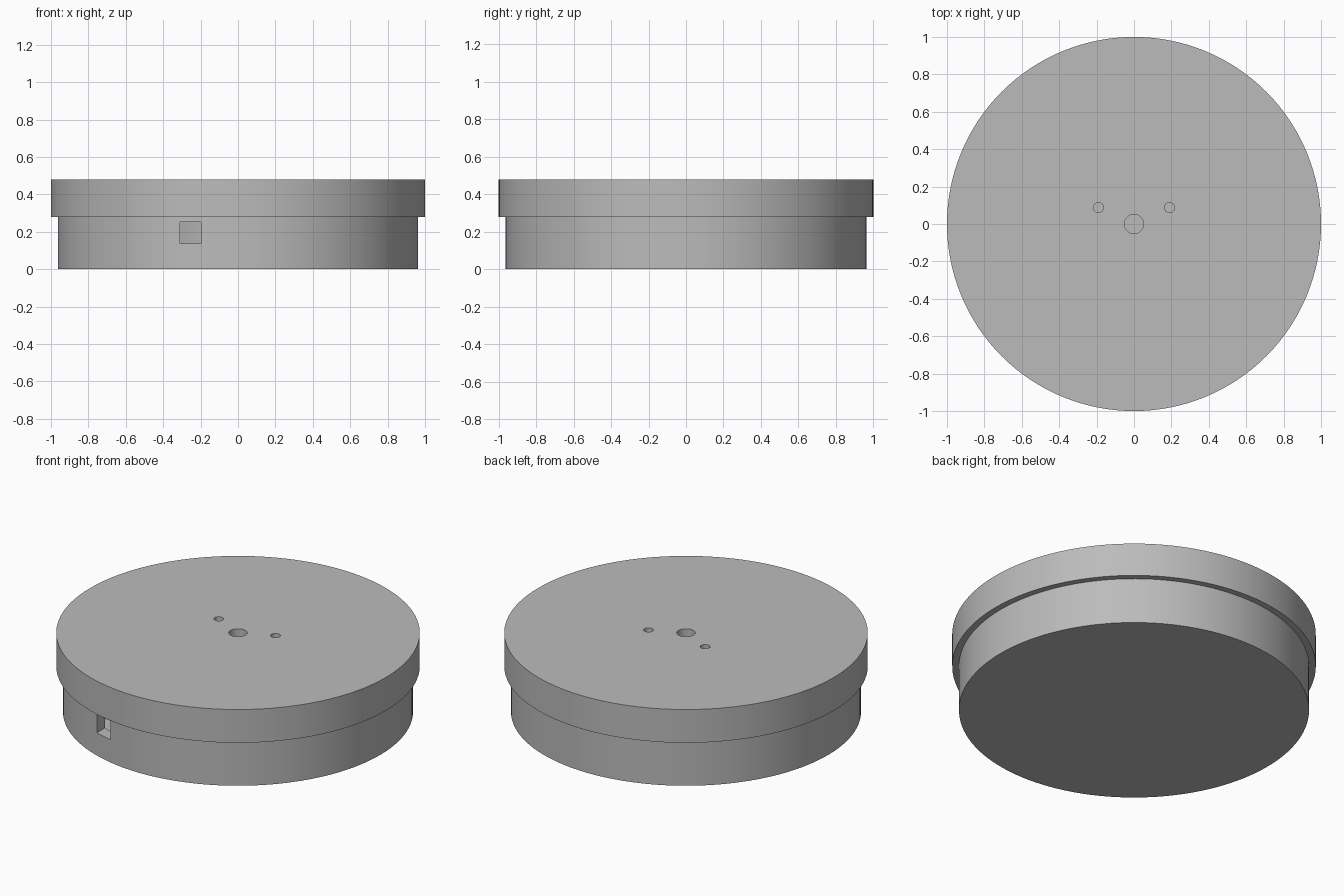
import bpy, bmesh, math
from mathutils import Matrix

if "Cube" in bpy.data.objects:
    bpy.data.objects.remove(bpy.data.objects["Cube"], do_unlink=True)

SEGMENTS = 128

grey = bpy.data.materials.new("plain_grey")
grey.use_nodes = True
grey.diffuse_color = (0.5, 0.5, 0.5, 1)
grey.node_tree.nodes["Principled BSDF"].inputs["Base Color"].default_value = (0.5, 0.5, 0.5, 1)


def add_object(name, bm):
    bmesh.ops.recalc_face_normals(bm, faces=bm.faces)
    mesh = bpy.data.meshes.new(name)
    bm.to_mesh(mesh)
    bm.free()
    obj = bpy.data.objects.new(name, mesh)
    bpy.context.collection.objects.link(obj)
    mesh.materials.append(grey)
    return obj


def cup(name, outer, inner, end, floor, rim):
    """Round cup whose closed end is at height end and open rim at height rim."""
    bm = bmesh.new()
    rings = []
    for radius, z in ((outer, end), (outer, rim), (inner, rim), (inner, floor)):
        made = bmesh.ops.create_circle(bm, segments=SEGMENTS, radius=radius,
                                       matrix=Matrix.Translation((0, 0, z)))
        rings.append(made["verts"])
    for a, b in zip(rings, rings[1:]):
        for i in range(SEGMENTS):
            j = (i + 1) % SEGMENTS
            bm.faces.new((a[i], a[j], b[j], b[i]))
    bm.faces.new(rings[0])
    bm.faces.new(rings[-1])
    return add_object(name, bm)


def cut(target, cutter):
    cutter.hide_render = True
    cutter.hide_viewport = True
    mod = target.modifiers.new(cutter.name, "BOOLEAN")
    mod.operation = "DIFFERENCE"
    mod.solver = "EXACT"
    mod.object = cutter
    bpy.context.view_layer.objects.active = target
    bpy.ops.object.modifier_apply(modifier=mod.name)
    bpy.data.objects.remove(cutter, do_unlink=True)


# Tray with a square cable opening at the front
tray = cup("tray", 0.963, 0.89, 0, 0.04, 0.42)
bm = bmesh.new()
bmesh.ops.create_cube(bm, size=1, matrix=Matrix.Translation((-0.253, -0.92, 0.195))
                      @ Matrix.Diagonal((0.113, 0.3, 0.113, 1)))
cut(tray, add_object("opening_cutter", bm))

# Lid with a centre hole and two small holes behind it
lid = cup("lid", 1.0, 0.963, 0.48, 0.42, 0.278)
for x, y, radius in ((0, 0, 0.051), (-0.19, 0.088, 0.027), (0.19, 0.088, 0.027)):
    bm = bmesh.new()
    bmesh.ops.create_cone(bm, cap_ends=True, segments=48, radius1=radius, radius2=radius,
                          depth=0.3, matrix=Matrix.Translation((x, y, 0.48)))
    cut(lid, add_object("hole_cutter", bm))

# Smooth round walls, crisp rims
for obj in (tray, lid):
    bpy.ops.object.select_all(action="DESELECT")
    obj.select_set(True)
    bpy.context.view_layer.objects.active = obj
    bpy.ops.object.shade_smooth_by_angle(angle=math.radians(30))
